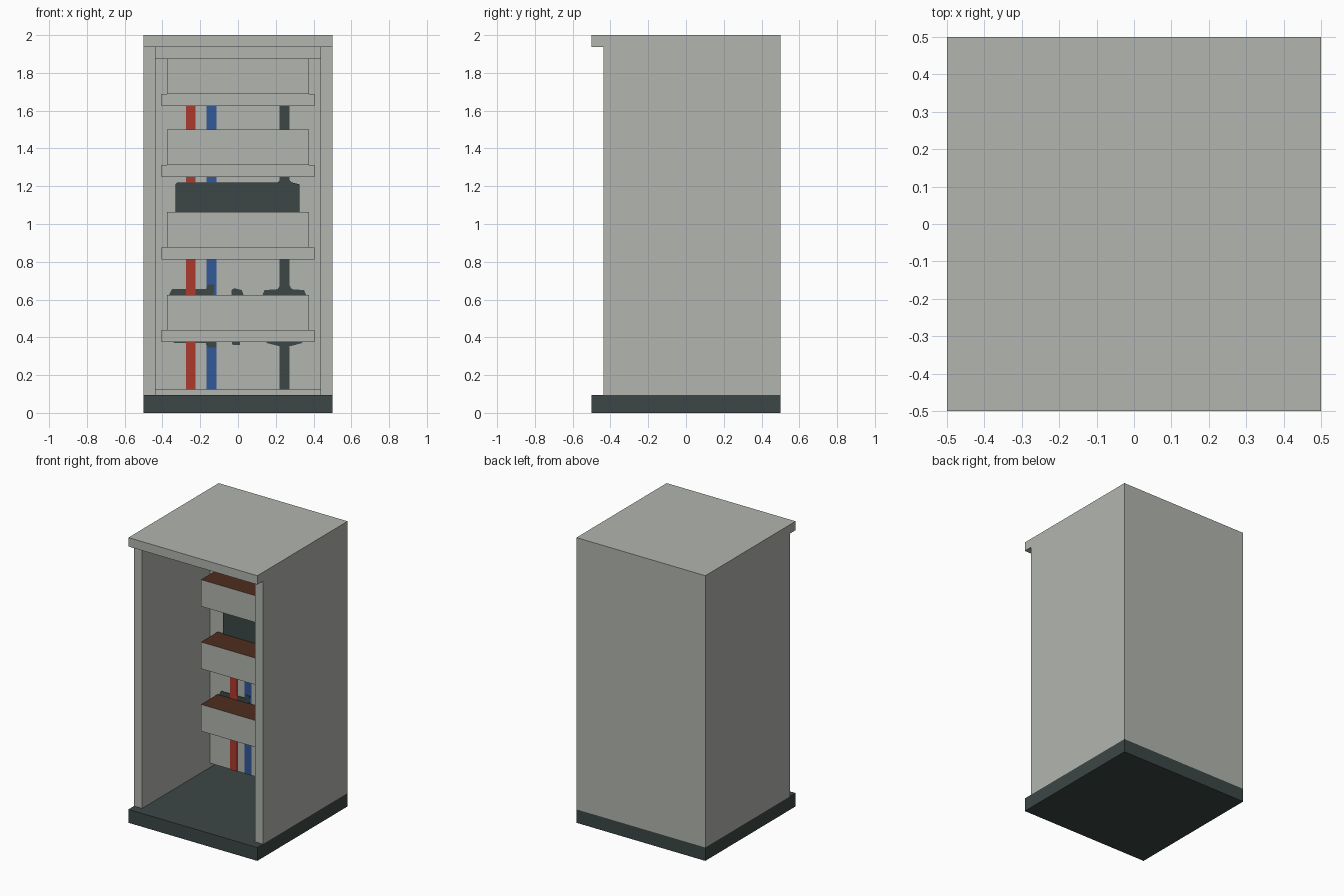
import bpy

cube = bpy.data.objects.get("Cube")
if cube:
    bpy.data.objects.remove(cube, do_unlink=True)

PX = 1 / 16           # grid step of the design
PLATE_Y = 5 * PX      # front of the mounting plate


def material(name, rgb):
    m = bpy.data.materials.new(name)
    m.use_nodes = True
    colour = (*rgb, 1)
    m.diffuse_color = colour
    m.node_tree.nodes["Principled BSDF"].inputs["Base Color"].default_value = colour
    return m


GREY = material("cabinet grey", (0.445, 0.462, 0.429))
DARK = material("dark slate", (0.045, 0.063, 0.061))
RED = material("cable red", (0.413, 0.042, 0.027))
BLUE = material("cable blue", (0.032, 0.098, 0.314))
BROWN = material("wood brown", (0.078, 0.027, 0.013))


def prism(name, outline, y0, y1, mat):
    """Extrude an outline in x and z from y0 back to y1."""
    n = len(outline)
    verts = [(x, y, z) for y in (y0, y1) for x, z in outline]
    faces = [tuple(range(n)), tuple(reversed(range(n, 2 * n)))]
    faces += [(i, i + n, (i + 1) % n + n, (i + 1) % n) for i in range(n)]
    mesh = bpy.data.meshes.new(name)
    mesh.from_pydata(verts, [], faces)
    mesh.materials.append(mat)
    obj = bpy.data.objects.new(name, mesh)
    bpy.context.collection.objects.link(obj)
    return obj


def box(name, x0, x1, y0, y1, z0, z1, mat):
    return prism(name, [(x0, z0), (x1, z0), (x1, z1), (x0, z1)], y0, y1, mat)


def decal(name, outline, thickness, mat):
    return prism(name, outline, PLATE_Y - thickness, PLATE_Y, mat)


# Cabinet shell
BASE, ROOF, INNER = 1.5 * PX, 31 * PX, 7 * PX
box("base", -0.5, 0.5, -0.5, 0.5, 0, BASE, DARK)
box("roof", -0.5, 0.5, -0.5, 0.5, ROOF, 2, GREY)
box("right_wall", -0.5, -INNER, -INNER, 0.5, BASE, ROOF, GREY)
box("left_wall", INNER, 0.5, -INNER, 0.5, BASE, ROOF, GREY)
box("back_wall", -INNER, INNER, INNER, 0.5, BASE, ROOF, GREY)
box("mounting_plate", -INNER, INNER, PLATE_Y, PLATE_Y + PX / 2, 2 * PX, 30 * PX, GREY)

# Four rows of modules, each with a rail below and a brown top
for row, step in enumerate((6, 13, 20, 26), 1):
    z = step * PX
    box(f"rail_{row}", -6.5 * PX, 6.5 * PX, PLATE_Y - PX / 2, PLATE_Y, z, z + PX, GREY)
    module = box(f"module_{row}", -6 * PX, 6 * PX, 2 * PX, PLATE_Y, z + PX, z + 4 * PX, GREY)
    module.data.materials.append(BROWN)
    for face in module.data.polygons:
        if min(module.data.vertices[v].co.z for v in face.vertices) > z + 3 * PX:
            face.material_index = 1

# Flat vertical cables
for name, x, thick, mat in (("red_cable", -0.25, 0.006, RED),
                            ("blue_cable", -0.14, 0.002, BLUE),
                            ("dark_cable", 0.247, 0.003, DARK)):
    box(name, x - 0.026, x + 0.026, PLATE_Y - thick, PLATE_Y, 2 * PX, 28 * PX, mat)

# Dark panel with stepped corners behind the upper module
decal("dark_panel", [(-0.33, 0.92), (0.325, 0.92), (0.325, 1.21), (0.285, 1.22),
                     (0.27, 1.235), (0.225, 1.235), (0.21, 1.22), (-0.32, 1.22),
                     (-0.33, 1.21)], 0.008, DARK)

# Dark fittings behind the lowest module
decal("fitting_right", [(-0.34, 0.37), (-0.17, 0.37), (-0.165, 0.345), (-0.115, 0.345),
                        (-0.115, 0.4), (-0.13, 0.625), (-0.125, 0.68), (-0.16, 0.68),
                        (-0.17, 0.655), (-0.35, 0.655), (-0.365, 0.625)], 0.004, DARK)
decal("fitting_middle", [(-0.03, 0.36), (0.01, 0.36), (0.03, 0.625), (0.02, 0.65),
                         (-0.02, 0.66), (-0.035, 0.65), (-0.035, 0.4)], 0.004, DARK)
decal("fitting_left", [(0.15, 0.37), (0.21, 0.355), (0.285, 0.355), (0.34, 0.37),
                       (0.36, 0.625), (0.35, 0.65), (0.285, 0.655), (0.27, 0.68),
                       (0.225, 0.68), (0.21, 0.655), (0.14, 0.65), (0.13, 0.625)], 0.004, DARK)
